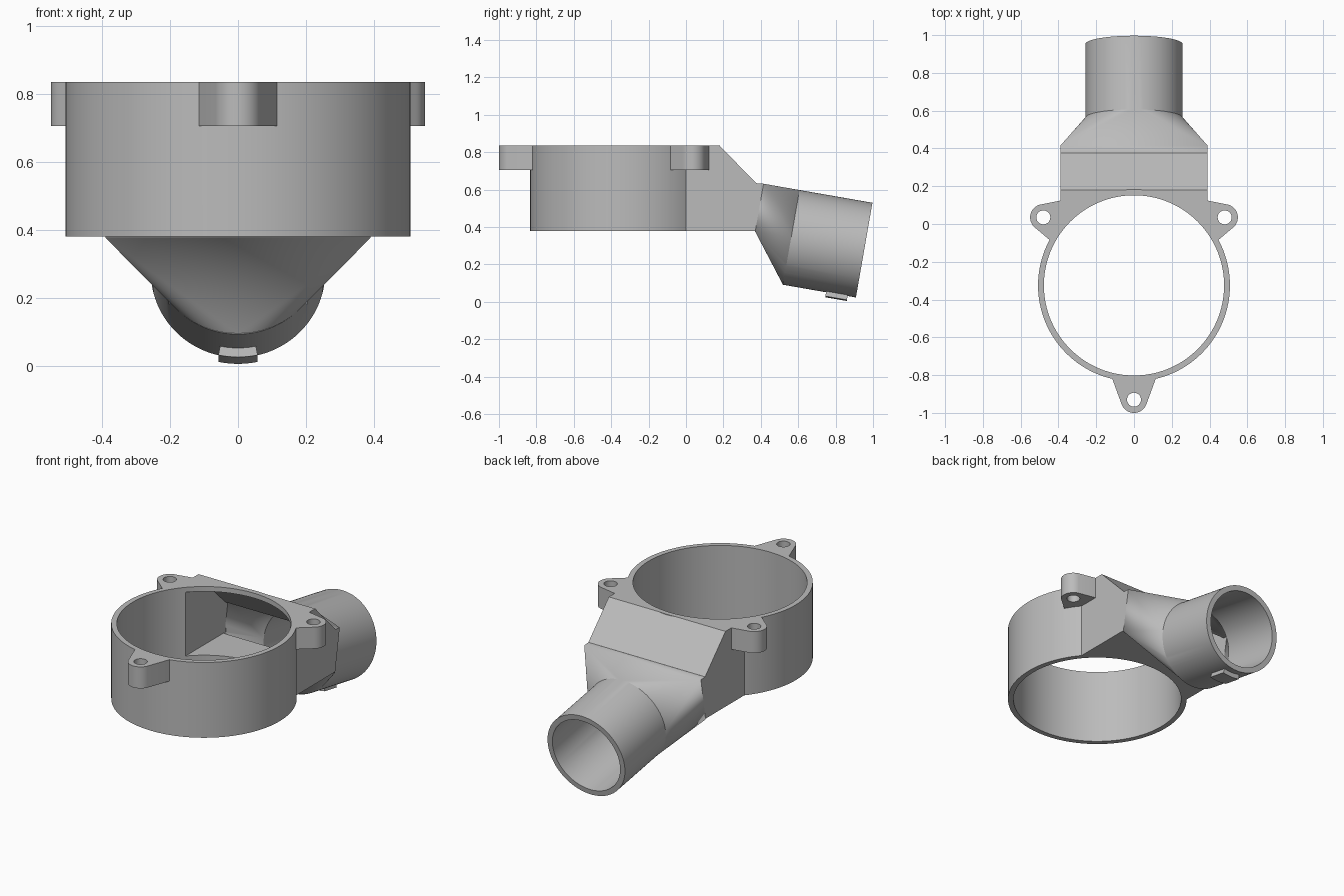
import bpy, bmesh, math
from mathutils import Vector

cube = bpy.data.objects.get("Cube")
if cube:
    bpy.data.objects.remove(cube, do_unlink=True)

SEG = 96
RING_Y = -0.325
TOP, BOTTOM = 0.835, 0.38
TILT = math.radians(9.9)
TUBE_START = Vector((0, 0.5625, 0.345))
AXIS = Vector((0, math.cos(TILT), -math.sin(TILT)))
UP = Vector((0, math.sin(TILT), math.cos(TILT)))

grey = bpy.data.materials.new("plain grey")
grey.use_nodes = True
colour = (0.5, 0.5, 0.5, 1)
grey.diffuse_color = colour
grey.node_tree.nodes["Principled BSDF"].inputs["Base Color"].default_value = colour


def hull(name, points):
    """Convex solid around the points."""
    bm = bmesh.new()
    for p in points:
        bm.verts.new(p)
    out = bmesh.ops.convex_hull(bm, input=bm.verts)
    loose = [v for v in bm.verts if not v.link_faces]
    bmesh.ops.delete(bm, geom=loose, context='VERTS')
    bmesh.ops.dissolve_limit(bm, angle_limit=0.01, verts=bm.verts, edges=bm.edges)
    bmesh.ops.recalc_face_normals(bm, faces=bm.faces)
    mesh = bpy.data.meshes.new(name)
    bm.to_mesh(mesh)
    bm.free()
    mesh.materials.append(grey)
    obj = bpy.data.objects.new(name, mesh)
    bpy.context.collection.objects.link(obj)
    return obj


def circle(r, n=SEG):
    return [(r * math.cos(math.tau * i / n), r * math.sin(math.tau * i / n)) for i in range(n)]


def upright(name, outline, z0, z1):
    return hull(name, [(x, y, z) for x, y in outline for z in (z0, z1)])


def disc(name, x, y, r, z0, z1, n=SEG):
    return upright(name, [(x + a, y + b) for a, b in circle(r, n)], z0, z1)


def across(profile, half):
    return [(s * half, y, z) for y, z in profile for s in (-1, 1)]


def tilted(x, up, along):
    """Point in the frame of the tilted outlet tube."""
    return Vector((x, 0, 0)) + TUBE_START + UP * up + AXIS * along


def tilted_circle(r, along):
    return [tilted(x, u, along) for x, u in circle(r)]


def tilted_rect(half, low, high, along):
    return [tilted(s * half, u, along) for s in (-1, 1) for u in (low, high)]


def combine(target, tool, operation):
    mod = target.modifiers.new(operation.lower(), 'BOOLEAN')
    mod.operation, mod.solver, mod.object = operation, 'EXACT', tool
    bpy.context.view_layer.objects.active = target
    bpy.ops.object.modifier_apply(modifier=mod.name)
    bpy.data.objects.remove(tool, do_unlink=True)


# Outer solids: collar, sloped box, rectangle-to-round transition, outlet tube
body = disc("duct_adapter", 0, RING_Y, 0.508, BOTTOM, TOP, 128)
solids = [
    hull("box_duct", across([(-0.05, BOTTOM), (0.37, BOTTOM), (0.375, 0.635),
                             (0.18, TOP), (-0.05, TOP)], 0.39)),
    hull("transition", across([(0.368, BOTTOM), (0.373, 0.635)], 0.39)
         + tilted_rect(0.39, -0.003, 0.257, -0.195) + tilted_circle(0.257, 0)),
    hull("outlet_tube", tilted_circle(0.257, -0.002) + tilted_circle(0.257, 0.396)),
]

# Small tab under the outlet
tab = []
for i in range(-4, 5):
    a = i / 4 * math.asin(0.058 / 0.284)
    for r in (0.24, 0.284):
        tab += [tilted(r * math.sin(a), -r * math.cos(a), d) for d in (0.234, 0.351)]
solids.append(hull("outlet_tab", tab))

# Mounting lugs: rounded tip joined to base points on the collar
LUG_R = 0.07
front_base = [(-0.115, -0.82), (0.115, -0.82), (0, -0.79)]
lugs = [("front_lug", 0, -0.93, front_base)]
for side, s in (("left", 1), ("right", -1)):
    base = [(s * x, y) for x, y in ((0.385, 0.125), (0.44, -0.09), (0.36, 0.0))]
    lugs.append((side + "_lug", s * 0.48, 0.035, base))
for name, x, y, base in lugs:
    tip = [(x + a, y + b) for a, b in circle(LUG_R, 48)]
    solids.append(upright(name, tip + base, 0.705, TOP))

for part in solids:
    combine(body, part, 'UNION')

# Hollows: collar bore, box cavity, transition cavity, tube bore, screw holes
hollows = [
    disc("collar_bore", 0, RING_Y, 0.477, 0.2, 1, 128),
    hull("box_cavity", across([(-0.05, 0.42), (0.38, 0.42), (0.38, 0.6),
                               (0.17, 0.805), (-0.05, 0.805)], 0.35)),
    hull("transition_cavity", across([(0.36, 0.42), (0.36, 0.6)], 0.35)
         + tilted_rect(0.35, 0.04, 0.225, -0.2) + tilted_circle(0.225, 0.005)),
    hull("tube_bore", tilted_circle(0.225, 0) + tilted_circle(0.225, 0.5)),
]
hollows += [disc("screw_hole", x, y, 0.037, 0.6, 1, 32) for _, x, y, _ in lugs]
for tool in hollows:
    combine(body, tool, 'DIFFERENCE')

bpy.ops.object.select_all(action='DESELECT')
body.select_set(True)
bpy.context.view_layer.objects.active = body
bpy.ops.object.shade_smooth_by_angle(angle=math.radians(15))
